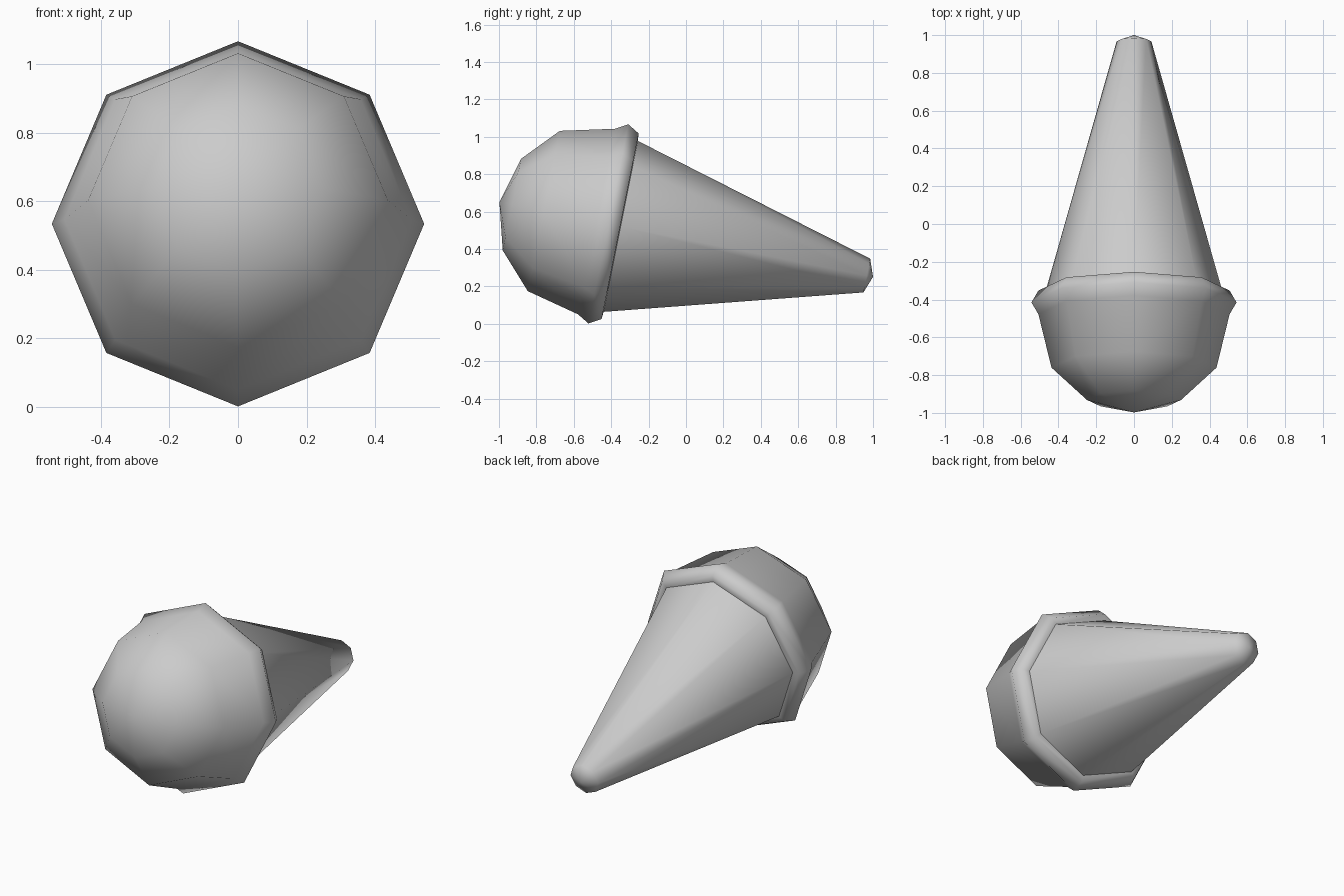
import bpy, bmesh, math
from mathutils import Matrix

if "Cube" in bpy.data.objects:
    bpy.data.objects.remove(bpy.data.objects["Cube"])

SIDES = 8
TILT = math.radians(11.3)

grey = bpy.data.materials.new("plain grey")
grey.diffuse_color = (0.6, 0.6, 0.6, 1)
grey.use_nodes = True
grey.node_tree.nodes["Principled BSDF"].inputs["Base Color"].default_value = grey.diffuse_color

# Lathe axis: local z points to the cone tip, tipped slightly downward
PLACE = (Matrix.Translation((0, -0.415, 0.534))
         @ Matrix.Rotation(-math.pi / 2 - TILT, 4, 'X'))


def lathe(name, profile):
    """Eight-sided smooth lathe from (radius, axial position) points."""
    bm = bmesh.new()
    rings = []
    for r, s in profile:
        if r == 0:
            rings.append([bm.verts.new((0, 0, s))] * SIDES)
        else:
            rings.append([bm.verts.new((r * math.cos(k * math.tau / SIDES),
                                        r * math.sin(k * math.tau / SIDES), s))
                          for k in range(SIDES)])
    for a, b in zip(rings, rings[1:]):
        for k in range(SIDES):
            j = (k + 1) % SIDES
            corners = list(dict.fromkeys((a[k], a[j], b[j], b[k])))
            bm.faces.new(corners).smooth = True
    bm.transform(PLACE)
    bmesh.ops.recalc_face_normals(bm, faces=bm.faces)
    mesh = bpy.data.meshes.new(name)
    bm.to_mesh(mesh)
    bm.free()
    mesh.materials.append(grey)
    obj = bpy.data.objects.new(name, mesh)
    bpy.context.collection.objects.link(obj)
    return obj


# Rounded scoop with its overhanging rim
lathe("scoop_and_rim", [(0, -0.594), (0.25, -0.526), (0.437, -0.352),
                        (0.506, -0.064), (0.543, 0), (0.506, 0.064),
                        (0.466, 0.067)])

# Tapered cone with a blunt pointed tip
lathe("cone", [(0.466, 0.067), (0.092, 1.409), (0, 1.443)])
